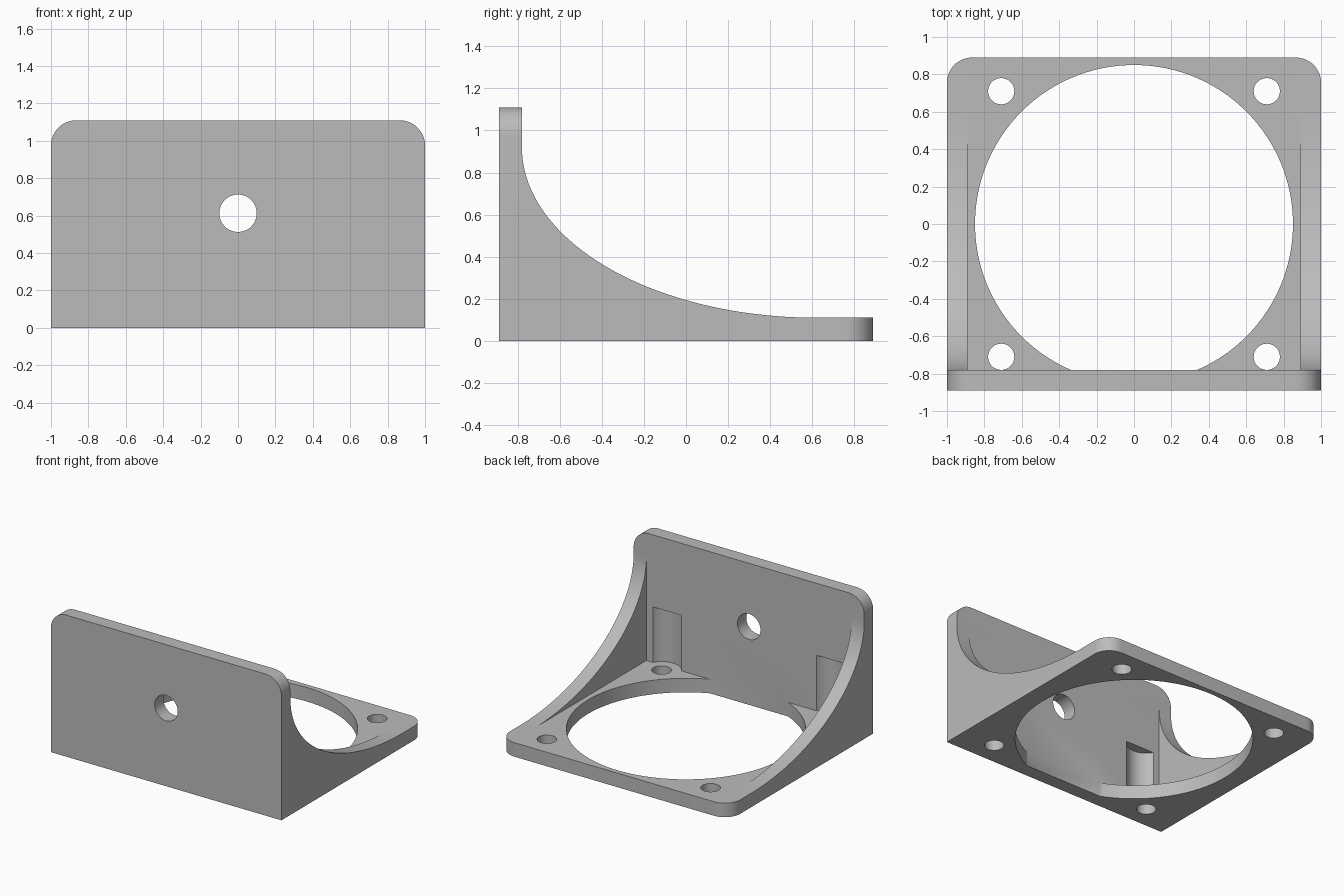
import bpy, bmesh, math
from mathutils import Matrix

cube = bpy.data.objects.get("Cube")
if cube:
    bpy.data.objects.remove(cube, do_unlink=True)

# Main sizes
W, D, H = 1.0, 0.89, 1.11     # half width, half depth, wall height
T = 0.11                      # plate thickness
INNER = -D + T                # inner face of the upright wall
CORNER = 0.135                # rounded corner radius
HOLE = 0.71                   # screw hole offset

grey = bpy.data.materials.new("light_grey")
grey.use_nodes = True
colour = (0.5, 0.5, 0.5, 1)
grey.diffuse_color = colour
grey.node_tree.nodes["Principled BSDF"].inputs["Base Color"].default_value = colour


def finish(name, bm):
    bmesh.ops.recalc_face_normals(bm, faces=bm.faces[:])
    mesh = bpy.data.meshes.new(name)
    bm.to_mesh(mesh)
    bm.free()
    mesh.materials.append(grey)
    obj = bpy.data.objects.new(name, mesh)
    bpy.context.collection.objects.link(obj)
    return obj


def cylinder(name, radius, x, y, z0, z1, segments=64):
    bm = bmesh.new()
    bmesh.ops.create_cone(bm, cap_ends=True, segments=segments, radius1=radius, radius2=radius,
                          depth=z1 - z0, matrix=Matrix.Translation((x, y, (z0 + z1) / 2)))
    return finish(name, bm)


def box(name, x0, x1, y0, y1, z0, z1):
    bm = bmesh.new()
    size = Matrix.Diagonal((x1 - x0, y1 - y0, z1 - z0, 1))
    place = Matrix.Translation(((x0 + x1) / 2, (y0 + y1) / 2, (z0 + z1) / 2))
    bmesh.ops.create_cube(bm, size=1, matrix=place @ size)
    return finish(name, bm)


def cut(target, cutter):
    cutter.hide_render = True
    mod = target.modifiers.new("cut", "BOOLEAN")
    mod.operation = "DIFFERENCE"
    mod.solver = "EXACT"
    mod.object = cutter
    bpy.context.view_layer.objects.active = target
    bpy.ops.object.modifier_apply(modifier=mod.name)
    bpy.data.objects.remove(cutter, do_unlink=True)


# Side profile with the sweeping elliptical gusset edge
cy, cz = 0.62, 0.92
profile = [(-D, 0), (D, 0), (D, T)]
for i in range(49):
    a = math.pi / 2 * i / 48
    profile.append((cy - (cy - INNER) * math.sin(a), cz - (cz - T) * math.cos(a)))
profile += [(INNER, H), (-D, H)]

bm = bmesh.new()
face = bm.faces.new([bm.verts.new((-W, y, z)) for y, z in profile])
extruded = bmesh.ops.extrude_face_region(bm, geom=[face])["geom"]
bmesh.ops.translate(bm, vec=(2 * W, 0, 0),
                    verts=[v for v in extruded if isinstance(v, bmesh.types.BMVert)])
bmesh.ops.recalc_face_normals(bm, faces=bm.faces[:])


# Round the upper wall corners and the rear plate corners
def is_corner(edge):
    a, b = (v.co for v in edge.verts)
    if abs(a.x - b.x) > 0.01:
        return False
    return min(a.z, b.z) > H - 0.01 or min(a.y, b.y) > D - 0.01


bmesh.ops.bevel(bm, geom=[e for e in bm.edges if is_corner(e)], offset=CORNER,
                segments=14, profile=0.5, affect="EDGES")
bracket = finish("mounting_bracket", bm)

# Hollow the middle, leaving a gusset on each side
cut(bracket, box("inner_space", -W + T, W - T, INNER, 2, T, 2))

# Large round opening, stopped flat at the wall
opening = cylinder("round_opening", 0.85, 0, 0, -0.2, 0.5, 160)
cut(opening, box("wall_stop", -1, 1, -1.5, INNER, -1, 1))
cut(bracket, opening)

# Screw holes, with clearance pockets in the wall above the front pair
for x in (-HOLE, HOLE):
    for y in (-HOLE, HOLE):
        cut(bracket, cylinder("screw_hole", 0.07, x, y, -0.2, 0.3))
    cut(bracket, cylinder("screwdriver_pocket", 0.143, x, -HOLE, T, 0.545))

# Central hole through the upright wall
wall_hole = cylinder("wall_hole", 0.1, 0, 0, -0.3, 0.3)
wall_hole.data.transform(Matrix.Translation((0, -D, 0.613)) @ Matrix.Rotation(math.pi / 2, 4, "X"))
cut(bracket, wall_hole)

# Smooth curves, crisp edges
bpy.ops.object.select_all(action="DESELECT")
bracket.select_set(True)
bpy.context.view_layer.objects.active = bracket
bpy.ops.object.shade_smooth_by_angle(angle=math.radians(30))
